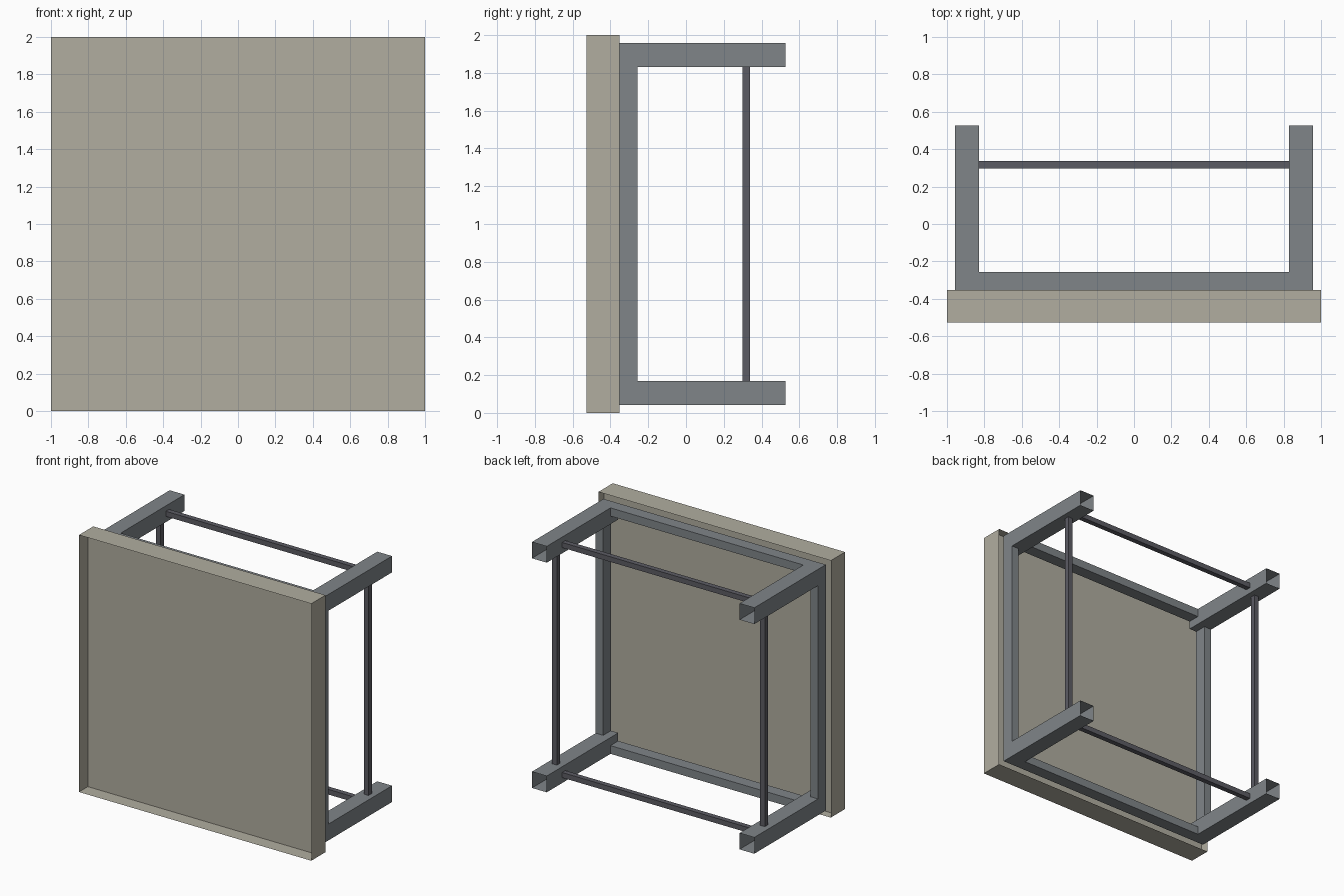
import bpy, bmesh
from mathutils import Vector, Matrix

if "Cube" in bpy.data.objects:
    bpy.data.objects.remove(bpy.data.objects["Cube"])


def material(name, rgb):
    m = bpy.data.materials.new(name)
    m.diffuse_color = (*rgb, 1)
    m.use_nodes = True
    m.node_tree.nodes["Principled BSDF"].inputs["Base Color"].default_value = m.diffuse_color
    return m


BEIGE = material("warm beige", (0.44, 0.42, 0.35))
GREY = material("steel grey", (0.215, 0.235, 0.25))
DARK = material("dark grey", (0.107, 0.107, 0.127))


def box(name, lo, hi, mat, open_y=False, sheet_y=None):
    """Box between two corners; open_y drops both y ends, sheet_y adds a cross sheet."""
    lo, hi = Vector(lo), Vector(hi)
    bm = bmesh.new()
    bmesh.ops.create_cube(bm, size=1, matrix=Matrix.Translation((lo + hi) / 2)
                          @ Matrix.Diagonal((*(hi - lo), 1)))
    if open_y:
        bm.normal_update()
        ends = [f for f in bm.faces if abs(f.normal.y) > 0.9]
        bmesh.ops.delete(bm, geom=ends, context='FACES_ONLY')
    if sheet_y is not None:
        bm.faces.new([bm.verts.new((x, sheet_y, z)) for x, z in
                      ((lo.x, lo.z), (hi.x, lo.z), (hi.x, hi.z), (lo.x, hi.z))])
    me = bpy.data.meshes.new(name)
    bm.to_mesh(me)
    bm.free()
    me.materials.append(mat)
    ob = bpy.data.objects.new(name, me)
    bpy.context.collection.objects.link(ob)
    return ob


Y0, Y1, Y2, Y3 = -0.527, -0.352, -0.257, 0.527   # panel front, panel back, bar back, arm end
OUT, IN, BAR = 0.957, 0.83, 0.893                # arm outer, arm inner, bar inner
MID, R, RY = 0.895, 0.02, 0.318                  # rod centre line, half width, depth

# Panel: thin rim around a recessed sheet
box("panel", (-1, Y0, 0), (1, Y1, 2), BEIGE, open_y=True, sheet_y=-0.418)


def span(s, a, b):
    return min(s * a, s * b), max(s * a, s * b)


for s, side, level in ((-1, "left", "lower"), (1, "right", "upper")):
    # Hollow arms, open at the ends
    x0, x1 = span(s, IN, OUT)
    for t, lev in ((-1, "lower"), (1, "upper")):
        z0, z1 = span(t, IN, OUT)
        box(f"{lev}_{side}_arm", (x0, Y1, 1 + z0), (x1, Y3, 1 + z1), GREY, open_y=True)
    # Frame bars behind the panel
    a, b = span(s, BAR, OUT)
    box(f"{side}_frame_bar", (a, Y1, 1 - IN), (b, Y2, 1 + IN), GREY)
    box(f"{level}_frame_bar", (-IN, Y1, 1 + a), (IN, Y2, 1 + b), GREY)
    # Thin rods joining the arms
    c = s * MID
    box(f"{side}_rod", (c - R, RY - R, 1 - IN), (c + R, RY + R, 1 + IN), DARK)
    box(f"{level}_rod", (-IN, RY - R, 1 + c - R), (IN, RY + R, 1 + c + R), DARK)
